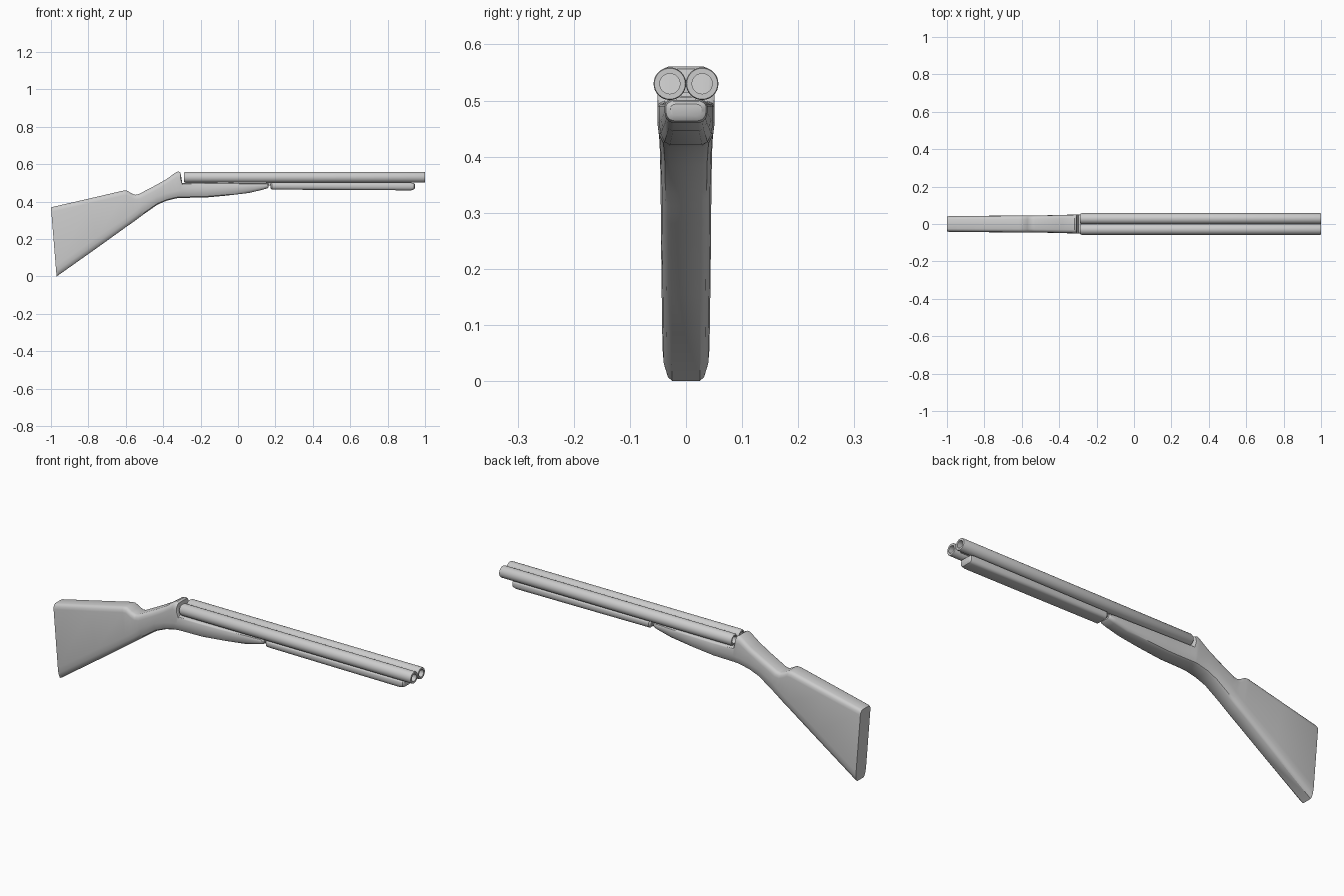
import bpy, bmesh, math


def finish(bm, name, angle=35):
    bmesh.ops.recalc_face_normals(bm, faces=bm.faces)
    me = bpy.data.meshes.new(name)
    bm.to_mesh(me)
    bm.free()
    ob = bpy.data.objects.new(name, me)
    bpy.context.collection.objects.link(ob)
    bpy.ops.object.select_all(action='DESELECT')
    ob.select_set(True)
    bpy.context.view_layer.objects.active = ob
    bpy.ops.object.shade_smooth_by_angle(angle=math.radians(angle))
    return ob


def section(xt, zt, xb, zb, w, ct, cb):
    """Rounded rectangle ring between a top and a bottom point (may be slanted)."""
    half = []
    inset = 0.4 * w
    for i in range(4):                       # upper corner
        a = math.pi / 2 * (1 - i / 3)
        half.append((w - inset + inset * math.cos(a), zt - ct + ct * math.sin(a)))
    for i in range(4):                       # lower corner
        a = math.pi / 2 * i / 3
        half.append((w - inset + inset * math.cos(a), zb + cb - cb * math.sin(a)))
    pts = half + [(-y, z) for y, z in reversed(half)]
    return [(xb + (xt - xb) * (z - zb) / (zt - zb), y, z) for y, z in pts]


def loft(name, sections):
    bm = bmesh.new()
    rings = [[bm.verts.new(p) for p in section(*s)] for s in sections]
    n = len(rings[0])
    for a, b in zip(rings, rings[1:]):
        for i in range(n):
            bm.faces.new((a[i], a[(i + 1) % n], b[(i + 1) % n], b[i]))
    bm.faces.new(rings[0])
    bm.faces.new(rings[-1])
    return finish(bm, name)


def lathe_x(name, profile, y, z, n=32):
    """Closed profile of (x, radius) points turned about a line along x."""
    bm = bmesh.new()
    rings = [[bm.verts.new((x, y + r * math.cos(2 * math.pi * i / n),
                            z + r * math.sin(2 * math.pi * i / n)))
              for i in range(n)] for x, r in profile]
    for a, b in zip(rings, rings[1:] + rings[:1]):
        for i in range(n):
            bm.faces.new((a[i], a[(i + 1) % n], b[(i + 1) % n], b[i]))
    return finish(bm, name)


def box(name, x0, x1, w, z0, z1):
    bm = bmesh.new()
    bmesh.ops.create_cube(bm, size=1)
    for v in bm.verts:
        v.co = ((x0 + x1) / 2 + v.co.x * (x1 - x0), v.co.y * 2 * w,
                (z0 + z1) / 2 + v.co.z * (z1 - z0))
    return finish(bm, name)


# Butt, wrist, breech and receiver in one loft: top x,z / bottom x,z / half width / corners
loft("stock", [
    (-1.0, 0.368, -0.97, 0.0, 0.040, 0.025, 0.05),
    (-0.992, 0.371, -0.962, 0.005, 0.042, 0.025, 0.055),
    (-0.80, 0.415, -0.75, 0.155, 0.044, 0.025, 0.05),
    (-0.615, 0.458, -0.59, 0.27, 0.045, 0.025, 0.045),
    (-0.595, 0.459, -0.575, 0.28, 0.045, 0.025, 0.045),
    (-0.57, 0.444, -0.55, 0.298, 0.045, 0.025, 0.045),
    (-0.55, 0.436, -0.53, 0.313, 0.045, 0.025, 0.045),
    (-0.53, 0.44, -0.50, 0.335, 0.046, 0.025, 0.045),
    (-0.45, 0.482, -0.43, 0.384, 0.047, 0.025, 0.04),
    (-0.385, 0.518, -0.38, 0.405, 0.049, 0.025, 0.04),
    (-0.33, 0.558, -0.33, 0.417, 0.050, 0.03, 0.04),
    (-0.318, 0.561, -0.316, 0.419, 0.051, 0.035, 0.04),
    (-0.308, 0.556, -0.304, 0.42, 0.051, 0.035, 0.04),
    (-0.298, 0.500, -0.296, 0.42, 0.050, 0.010, 0.04),
    (-0.18, 0.498, -0.18, 0.421, 0.048, 0.008, 0.04),
    (-0.06, 0.498, -0.06, 0.432, 0.044, 0.008, 0.035),
    (0.06, 0.498, 0.06, 0.446, 0.039, 0.008, 0.03),
    (0.13, 0.499, 0.13, 0.463, 0.036, 0.008, 0.018),
    (0.157, 0.498, 0.157, 0.471, 0.034, 0.008, 0.014),
    (0.164, 0.494, 0.164, 0.477, 0.028, 0.006, 0.010),
])

# Wooden fore-end under the barrels
loft("fore_end", [
    (0.174, 0.497, 0.174, 0.472, 0.030, 0.009, 0.012),
    (0.182, 0.501, 0.182, 0.464, 0.037, 0.010, 0.018),
    (0.55, 0.501, 0.55, 0.462, 0.038, 0.010, 0.018),
    (0.925, 0.501, 0.925, 0.460, 0.038, 0.010, 0.018),
    (0.940, 0.499, 0.940, 0.464, 0.036, 0.010, 0.016),
    (0.946, 0.494, 0.946, 0.472, 0.028, 0.008, 0.010),
])

# Pair of hollow barrels
tube = [(-0.29, 0.018), (-0.29, 0.024), (-0.281, 0.029), (0.996, 0.029),
        (1.0, 0.0275), (1.0, 0.018)]
for side, y in (("left", 0.0288), ("right", -0.0288)):
    lathe_x("barrel_" + side, tube, y, 0.53)

# Rib joining the barrels, hinge pieces below them
box("barrel_rib", -0.27, 0.97, 0.005, 0.514, 0.537)
box("barrel_lump", -0.28, -0.11, 0.03, 0.49, 0.508)
box("hinge_block", -0.05, -0.025, 0.03, 0.49, 0.508)
box("fore_end_link", 0.15, 0.19, 0.018, 0.485, 0.506)
